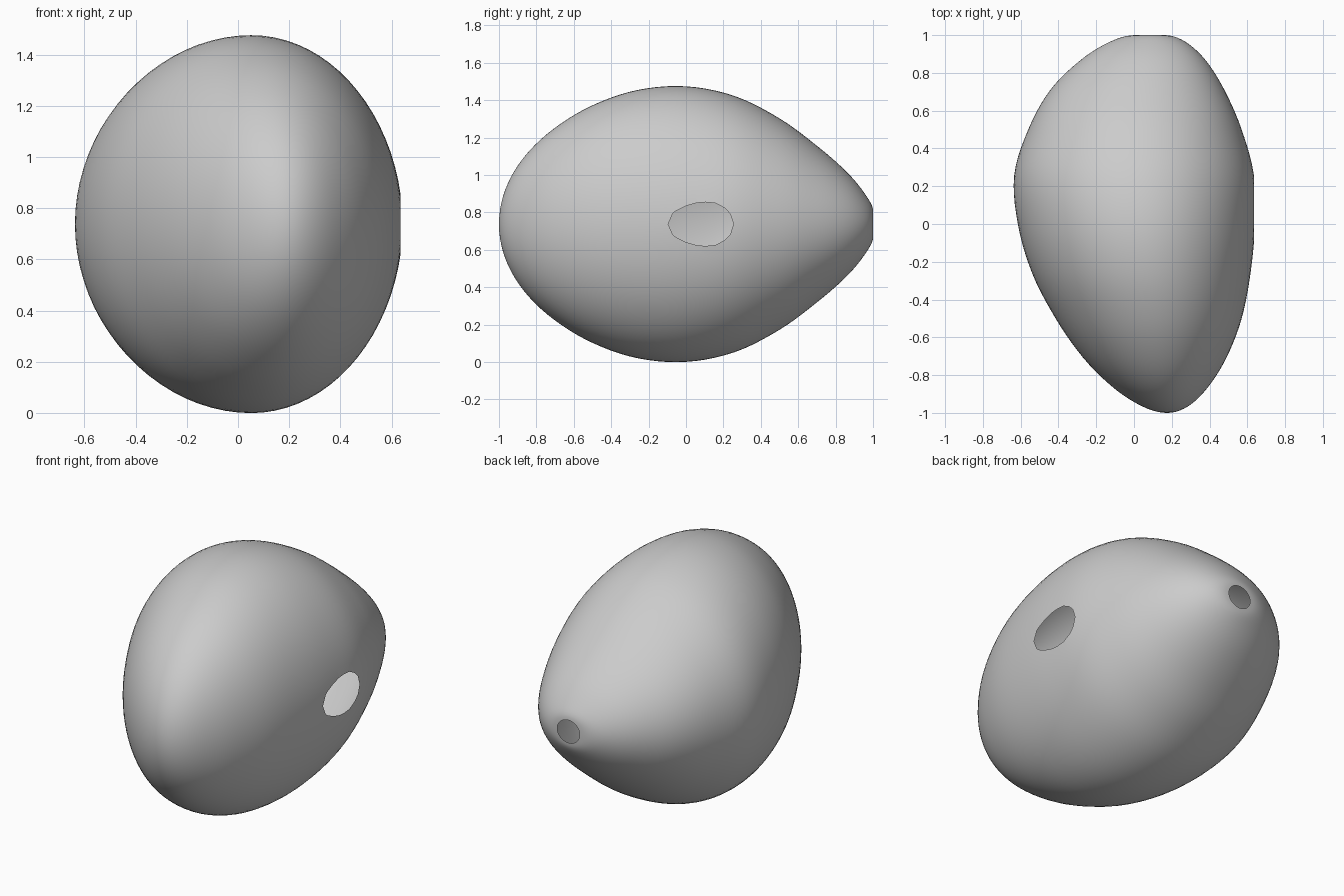
import bpy, bmesh, math

if "Cube" in bpy.data.objects:
    bpy.data.objects.remove(bpy.data.objects["Cube"])

# Outline stations from the front tip to the back opening, evenly spaced in angle (y = -cos angle)
LEFT = [.175, .045, -.11, -.27, -.415, -.54, -.615, -.634, -.56, -.445, -.285, -.125, .01]
RIGHT = [.175, .285, .39, .49, .57, .617, .6405, .6345, .57, .48, .38, .27, .16]
HALF_HEIGHT = [0, .185, .358, .51, .635, .717, .7365, .685, .565, .413, .272, .148, .068]
MID_Z = 0.7375
SIDES, STEPS = 80, 5


def smooth(values, before, t):
    """Catmull-Rom curve through the stations."""
    p = [before] + values + [2 * values[-1] - values[-2]]
    i = min(int(t), len(values) - 2)
    f = t - i
    a, b, c, d = p[i:i + 4]
    return 0.5 * (2 * b + (c - a) * f + (2 * a - 5 * b + 4 * c - d) * f ** 2
                  + (3 * b - a - 3 * c + d) * f ** 3)


bm = bmesh.new()

# Lopsided egg shell: oval rings lofted along y, left open at the back
count = (len(LEFT) - 1) * STEPS
tip = bm.verts.new((LEFT[0], -1, MID_Z))
rings = []
for k in range(1, count + 1):
    t = k / STEPS
    y = -math.cos(math.pi * k / count)
    left = smooth(LEFT, RIGHT[1], t)
    right = smooth(RIGHT, LEFT[1], t)
    half = smooth(HALF_HEIGHT, -HALF_HEIGHT[1], t)
    # The crest leans towards the straight line joining both ends
    middle = (left + right) / 2
    crest = middle + 0.3 * (0.13 - 0.045 * y - middle)
    ring = []
    for s in range(SIDES):
        a = 2 * math.pi * s / SIDES
        c = math.cos(a)
        reach = right - crest if c > 0 else crest - left
        ring.append(bm.verts.new((crest + reach * c, y, MID_Z + half * math.sin(a))))
    rings.append(ring)
for s in range(SIDES):
    n = (s + 1) % SIDES
    bm.faces.new((tip, rings[0][s], rings[0][n]))
    for r0, r1 in zip(rings, rings[1:]):
        bm.faces.new((r0[s], r1[s], r1[n], r0[n]))

# Flat slice on the right side leaves the oval opening
bmesh.ops.bisect_plane(bm, geom=bm.verts[:] + bm.edges[:] + bm.faces[:],
                       plane_co=(.635, 0, 0), plane_no=(1, 0, 0), clear_outer=True)
bmesh.ops.recalc_face_normals(bm, faces=bm.faces[:])
for face in bm.faces:
    face.smooth = True
# Make sure the faces point outward
lowest = min(bm.faces, key=lambda f: f.calc_center_median().z)
if lowest.normal.z > 0:
    bmesh.ops.reverse_faces(bm, faces=bm.faces[:])

mesh = bpy.data.meshes.new("shell")
bm.to_mesh(mesh)
bm.free()
shell = bpy.data.objects.new("shell", mesh)
bpy.context.collection.objects.link(shell)

grey = bpy.data.materials.new("light_grey")
grey.diffuse_color = (.6, .6, .6, 1)
grey.use_nodes = True
grey.node_tree.nodes["Principled BSDF"].inputs["Base Color"].default_value = grey.diffuse_color
mesh.materials.append(grey)
